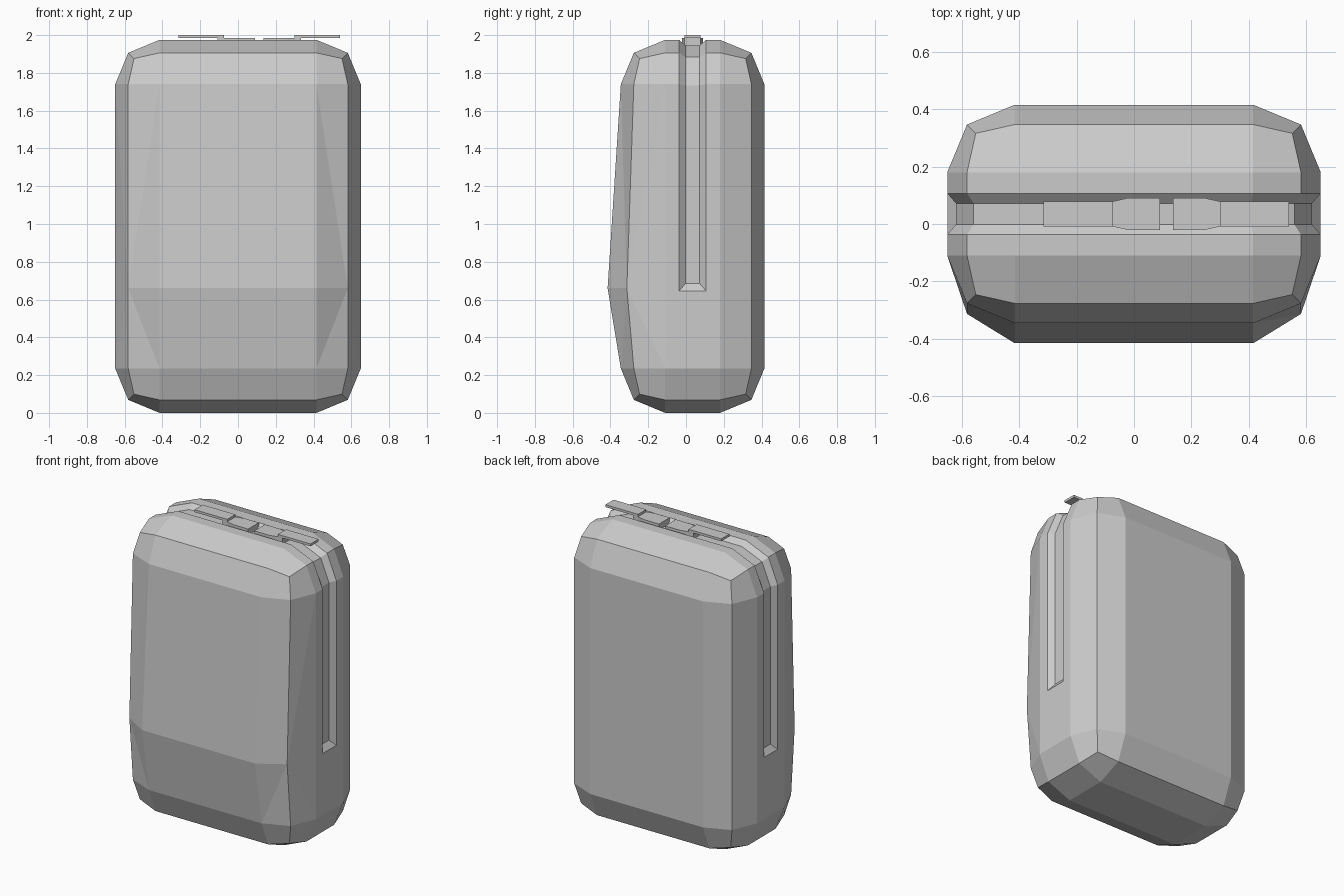
import bpy, bmesh
from math import cos, sin, radians
from mathutils import Vector

if "Cube" in bpy.data.objects:
    bpy.data.objects.remove(bpy.data.objects["Cube"])

YC = 0.035                      # centre line of the shell and groove
W, D, H, R = 0.65, 0.38, 1.975, 0.235


def make_object(name, bm):
    bmesh.ops.recalc_face_normals(bm, faces=bm.faces[:])
    mesh = bpy.data.meshes.new(name)
    bm.to_mesh(mesh)
    bm.free()
    ob = bpy.data.objects.new(name, mesh)
    bpy.context.collection.objects.link(ob)
    return ob


def prism(name, outline, z0, z1):
    bm = bmesh.new()
    face = bm.faces.new([bm.verts.new((x, y, z0)) for x, y in outline])
    top = bmesh.ops.extrude_face_region(bm, geom=[face])["geom"]
    for v in top:
        if isinstance(v, bmesh.types.BMVert):
            v.co.z = z1
    return make_object(name, bm)


# Shell: box with two-step bevel on every edge
bm = bmesh.new()
bmesh.ops.create_cube(bm, size=1)
for v in bm.verts:
    v.co = Vector((v.co.x * 2 * W, YC + v.co.y * 2 * D, (v.co.z + 0.5) * H))
bmesh.ops.bevel(bm, geom=bm.edges[:], offset=R, segments=2, profile=0.5, affect='EDGES')

# Front bulge: cut the front panel low down and pull the cut forward
front = [f for f in bm.faces
         if f.calc_center_median().y < -0.27 and 0.3 < f.calc_center_median().z < 1.6]
geom = set(front)
for f in front:
    geom.update(f.edges)
    geom.update(f.verts)
bmesh.ops.bisect_plane(bm, geom=list(geom), plane_co=(0, 0, 0.66), plane_no=(0, 0, 1))
for v in bm.verts:
    if abs(v.co.z - 0.66) < 1e-3:
        v.co.y = -0.415 if abs(v.co.x) < 0.5 else -0.313
bent = [f for f in bm.faces if any(abs(v.co.z - 0.66) < 1e-3 for v in f.verts)]
bmesh.ops.triangulate(bm, faces=bent)
body = make_object("case_shell", bm)


# Zip groove: trapezoid channel swept up one side, over the top and down the other
def groove_path(o, z_end):
    cx, cz = W - R, H - R
    half = [(W + o, z_end)]
    for a, b, turn in ((0, 11.25, 11.25), (45, 45, 22.5), (90, 78.75, 11.25)):
        m = o / cos(radians(turn))
        half.append((cx + R * cos(radians(a)) + m * cos(radians(b)),
                     cz + R * sin(radians(a)) + m * sin(radians(b))))
    return half + [(-x, z) for x, z in reversed(half)]


bm = bmesh.new()
floor, outer = groove_path(-0.03, 0.685), groove_path(0.03, 0.605)
rings = []
for (fx, fz), (ox, oz) in zip(floor, outer):
    rings.append([bm.verts.new(c) for c in (
        (fx, YC - 0.037, fz), (fx, YC + 0.037, fz),
        (ox, YC + 0.107, oz), (ox, YC - 0.107, oz))])
for a, b in zip(rings, rings[1:]):
    for i in range(4):
        j = (i + 1) % 4
        bm.faces.new((a[i], a[j], b[j], b[i]))
bm.faces.new(rings[0])
bm.faces.new(rings[-1])
cutter = make_object("groove_cutter", bm)
cutter.hide_render = True

mod = body.modifiers.new("groove", 'BOOLEAN')
mod.operation = 'DIFFERENCE'
mod.solver = 'EXACT'
mod.object = cutter
bpy.context.view_layer.objects.active = body
bpy.ops.object.modifier_apply(modifier=mod.name)
bpy.data.objects.remove(cutter)

# Two mirrored zip sliders with flat pull tabs
MX = 0.1125
for side, s in (("left", -1), ("right", 1)):
    slider = [(0.0225, -0.056), (0.132, -0.056), (0.19, -0.043), (0.222, -0.043),
              (0.222, 0.043), (0.19, 0.043), (0.132, 0.056), (0.0225, 0.056)]
    prism(side + "_zip_slider", [(MX + s * x, YC + y) for x, y in slider], 1.945, 1.984)
    tab = [(0.186, -0.043), (0.427, -0.043), (0.427, 0.043), (0.186, 0.043)]
    prism(side + "_pull_tab", [(MX + s * x, YC + y) for x, y in tab], 1.984, 2.0)
